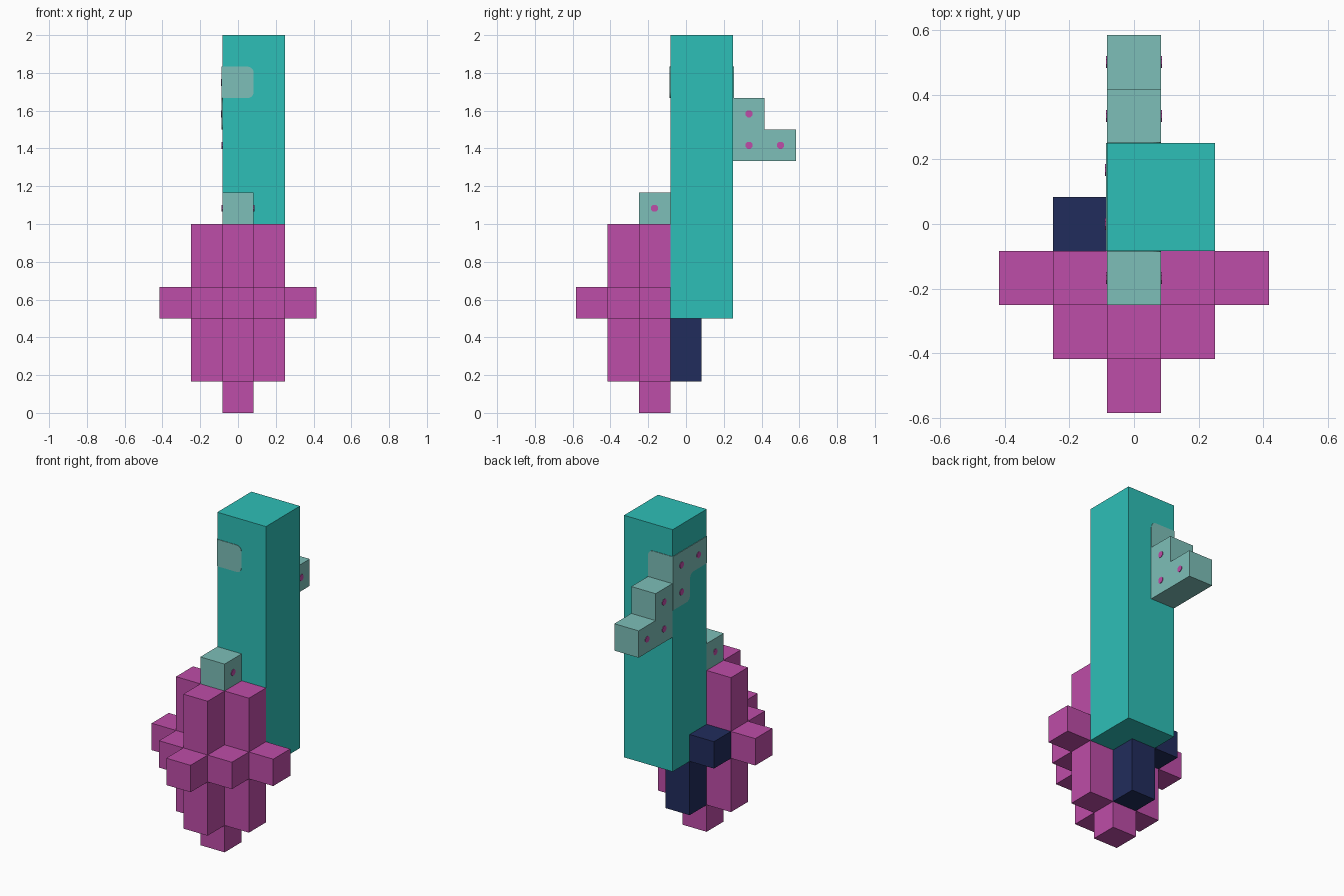
import bpy, bmesh, math
from mathutils import Vector

if "Cube" in bpy.data.objects:
    bpy.data.objects.remove(bpy.data.objects["Cube"])

U = 1 / 6       # edge of one cube
T = 0.003       # thickness of painted plates


def material(name, rgb):
    m = bpy.data.materials.new(name)
    m.diffuse_color = (*rgb, 1)
    m.use_nodes = True
    m.node_tree.nodes["Principled BSDF"].inputs["Base Color"].default_value = m.diffuse_color
    return m


TEAL = material("teal", (0.027, 0.521, 0.474))
PINK = material("magenta", (0.515, 0.074, 0.392))
GREY = material("pale grey green", (0.205, 0.521, 0.479))
NAVY = material("navy", (0.0153, 0.0252, 0.107))


def finish(bm, name, mat):
    bmesh.ops.recalc_face_normals(bm, faces=bm.faces)
    me = bpy.data.meshes.new(name)
    bm.to_mesh(me)
    bm.free()
    me.materials.append(mat)
    bpy.context.collection.objects.link(bpy.data.objects.new(name, me))


def cells(xs, ys, zs):
    return {(x, y, z) for x in xs for y in ys for z in zs}


def diamond(radius, zs):
    return {(x, y - 1, z) for x in range(-radius, radius + 1)
            for y in range(-radius, radius + 1)
            if abs(x) + abs(y) <= radius for z in zs}


# Cube layout of each part; the bud is a stepped diamond
column = cells((0, 1), (0, 1), range(3, 12))
bud_tip = {(0, -1, 6)}
hook = cells((0,), (2,), (8, 9)) | {(0, 3, 8)}
whole_bud = (diamond(0, range(6)) | diamond(1, range(1, 6)) | diamond(2, [3])) - column
heel = {c for c in whole_bud if c[1] >= 0}
bud = whole_bud - heel
parts = [("column", column, TEAL), ("bud", bud, PINK), ("bud_heel", heel, NAVY),
         ("bud_tip", bud_tip, GREY), ("back_hook", hook, GREY)]
occupied = set().union(*(p[1] for p in parts))


def voxel_part(name, part, mat):
    """Outer shell of a set of cubes."""
    bm = bmesh.new()
    for c in sorted(part):
        for axis in range(3):
            for s in (-1, 1):
                n = list(c)
                n[axis] += s
                if tuple(n) in occupied:
                    continue
                mid = Vector((c[0], c[1], c[2] + 0.5))
                mid[axis] += s / 2
                corners = []
                for a, b in ((-1, -1), (1, -1), (1, 1), (-1, 1))[::s]:
                    p = mid.copy()
                    p[(axis + 1) % 3] += a / 2
                    p[(axis + 2) % 3] += b / 2
                    corners.append(bm.verts.new(p * U))
                bm.faces.new(corners)
    bmesh.ops.remove_doubles(bm, verts=bm.verts, dist=1e-4)
    me = bpy.data.meshes.new(name)
    bm.to_mesh(me)
    bm.free()
    me.materials.append(mat)
    bpy.context.collection.objects.link(bpy.data.objects.new(name, me))


for p in parts:
    voxel_part(*p)


def rounded(points):
    """Outline of (a, b, radius) corners with filleted corners."""
    out = []
    for i, (a, b, r) in enumerate(points):
        p = Vector((a, b))
        if r == 0:
            out.append(p)
            continue
        d0 = (Vector(points[i - 1][:2]) - p).normalized() * r
        d1 = (Vector(points[(i + 1) % len(points)][:2]) - p).normalized() * r
        for k in range(6):
            t = k / 5 * math.pi / 2
            out.append(p + d0 * (1 - math.sin(t)) + d1 * (1 - math.cos(t)))
    return out


def plate(name, outline, axis, at, side, mat):
    """Thin plate on the plane x = at (axis 0) or y = at (axis 1)."""
    def place(p, off):
        flat = at * U + side * off
        return (flat, p.x * U, p.y * U) if axis == 0 else (p.x * U, flat, p.y * U)
    bm = bmesh.new()
    lo = [bm.verts.new(place(p, 0)) for p in outline]
    hi = [bm.verts.new(place(p, T)) for p in outline]
    bm.faces.new(lo)
    bm.faces.new(hi)
    for i in range(len(lo)):
        bm.faces.new((lo[i - 1], lo[i], hi[i], hi[i - 1]))
    finish(bm, name, mat)


# Painted vine wrapping the column
R = 0.2
plate("vine_front", rounded([(-.5, 10, 0), (.5, 10, R), (.5, 11, R), (-.5, 11, 0)]),
      1, -0.5, -1, GREY)
plate("vine_back", rounded([(-.5, 10, 0), (.5, 10, 0), (.5, 11, R), (-.5, 11, 0)]),
      1, 1.5, 1, GREY)
plate("vine_side", rounded([(-.5, 10, 0), (.5, 10, R), (.5, 9, R), (1.5, 9, 0),
                            (1.5, 11, 0), (-.5, 11, 0)]), 0, -0.5, -1, GREY)


# Dots on the vine, the hook and the bud tip
def dot(y, z, side, lift=0):
    ring = [Vector((y + .12 * math.cos(math.radians(22.5 + 45 * k)),
                    z + .12 * math.sin(math.radians(22.5 + 45 * k)))) for k in range(8)]
    plate("dot", ring, 0, side * 0.5 + side * lift / U, side, PINK)


for y, z in ((2, 9.5), (2, 8.5), (3, 8.5), (-1, 6.5)):
    for side in (-1, 1):
        dot(y, z, side)
for y, z in ((0, 10.5), (1, 10.5), (1, 9.5)):
    dot(y, z, -1, T)
